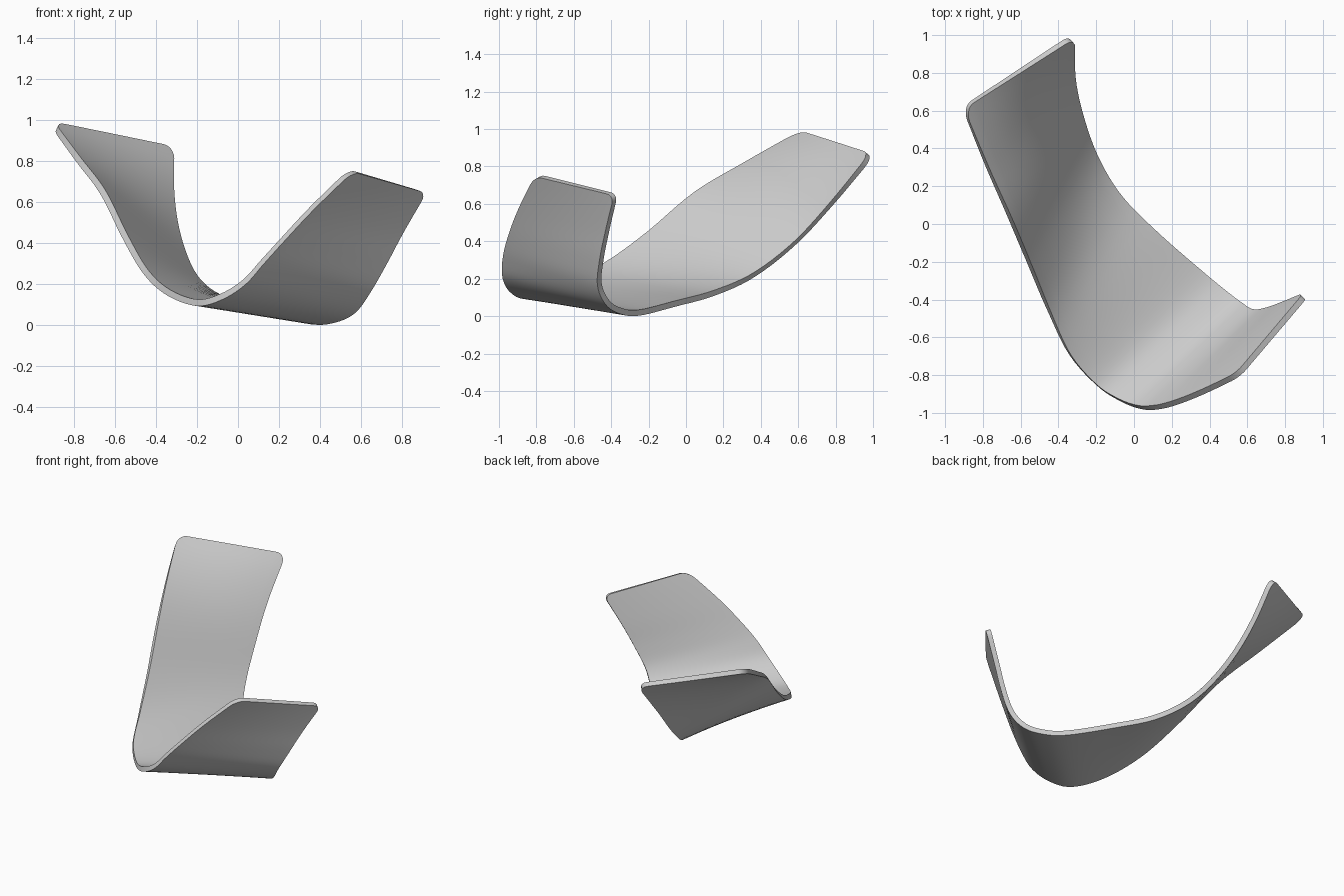
import bpy, bmesh, math
from mathutils import Vector

if "Cube" in bpy.data.objects:
    bpy.data.objects.remove(bpy.data.objects["Cube"])

# The two long edges of the bent sheet, from the tall back end to the short front end
EDGE_A = [(-.905, .615, .98), (-.78, .31, .81), (-.66, .04, .65), (-.55, -.22, .43),
          (-.45, -.46, .26), (-.34, -.69, .16), (-.2, -.85, .11), (-.08, -.93, .14),
          (.03, -.97, .21), (.12, -.97, .31), (.22, -.945, .42), (.36, -.89, .57),
          (.55, -.80, .755)]
EDGE_B = [(-.32, .995, .865), (-.32, .78, .605), (-.28, .58, .39), (-.2, .36, .22),
          (-.07, .15, .125), (.13, -.05, .07), (.36, -.25, .02), (.48, -.35, .03),
          (.57, -.42, .075), (.64, -.462, .17), (.715, -.452, .3), (.8, -.42, .46),
          (.91, -.375, .65)]
THICK = 0.032
CORNER = 0.055          # corner radius
ROWS = 60


def spline(points, t):
    """Catmull-Rom point at t in 0..1"""
    p = [Vector(q) for q in points]
    p = [2 * p[0] - p[1]] + p + [2 * p[-1] - p[-2]]
    n = len(points) - 1
    i = min(int(t * n), n - 1)
    f = t * n - i
    a, b, c, d = p[i:i + 4]
    return 0.5 * (2 * b + (c - a) * f + (2 * a - 5 * b + 4 * c - d) * f ** 2
                  + (3 * b - a - 3 * c + d) * f ** 3)


def trim(v):
    """How far the end pulls back near a corner, as a share of the length"""
    d = min(v, 1 - v) * 0.65
    if d >= CORNER:
        return 0
    return (CORNER - math.sqrt(CORNER ** 2 - (CORNER - d) ** 2)) / 2.9


# Columns across the width, closer together at the rounded corners
r = CORNER / 0.65
side = [r * (1 - math.cos(math.pi / 2 * k / 5)) for k in range(6)]
cols = side + [r + (1 - 2 * r) * k / 8 for k in range(1, 8)] + [1 - s for s in reversed(side)]

# Sheet surface ruled between the two edges
bm = bmesh.new()
grid = []
for j in range(ROWS + 1):
    row = []
    for v in cols:
        e = trim(v)
        u = e + (1 - 2 * e) * j / ROWS
        row.append(bm.verts.new(spline(EDGE_A, u).lerp(spline(EDGE_B, u), v)))
    grid.append(row)
for j in range(ROWS):
    for k in range(len(cols) - 1):
        bm.faces.new((grid[j][k], grid[j + 1][k], grid[j + 1][k + 1], grid[j][k + 1]))
bmesh.ops.recalc_face_normals(bm, faces=bm.faces)
mesh = bpy.data.meshes.new("bent_sheet")
bm.to_mesh(mesh)
bm.free()
sheet = bpy.data.objects.new("bent_sheet", mesh)
bpy.context.collection.objects.link(sheet)

grey = bpy.data.materials.new("light_grey")
grey.diffuse_color = (0.6, 0.6, 0.6, 1)
grey.use_nodes = True
grey.node_tree.nodes["Principled BSDF"].inputs["Base Color"].default_value = grey.diffuse_color
mesh.materials.append(grey)

# Give the sheet its thickness and keep the rim sharp
bpy.context.view_layer.objects.active = sheet
sheet.select_set(True)
mod = sheet.modifiers.new("thickness", 'SOLIDIFY')
mod.thickness = THICK
mod.offset = 0
bpy.ops.object.modifier_apply(modifier=mod.name)
bpy.ops.object.shade_smooth_by_angle(angle=math.radians(35))

# Rest on the floor
low = min(v.co.z for v in sheet.data.vertices)
for v in sheet.data.vertices:
    v.co.z -= low
